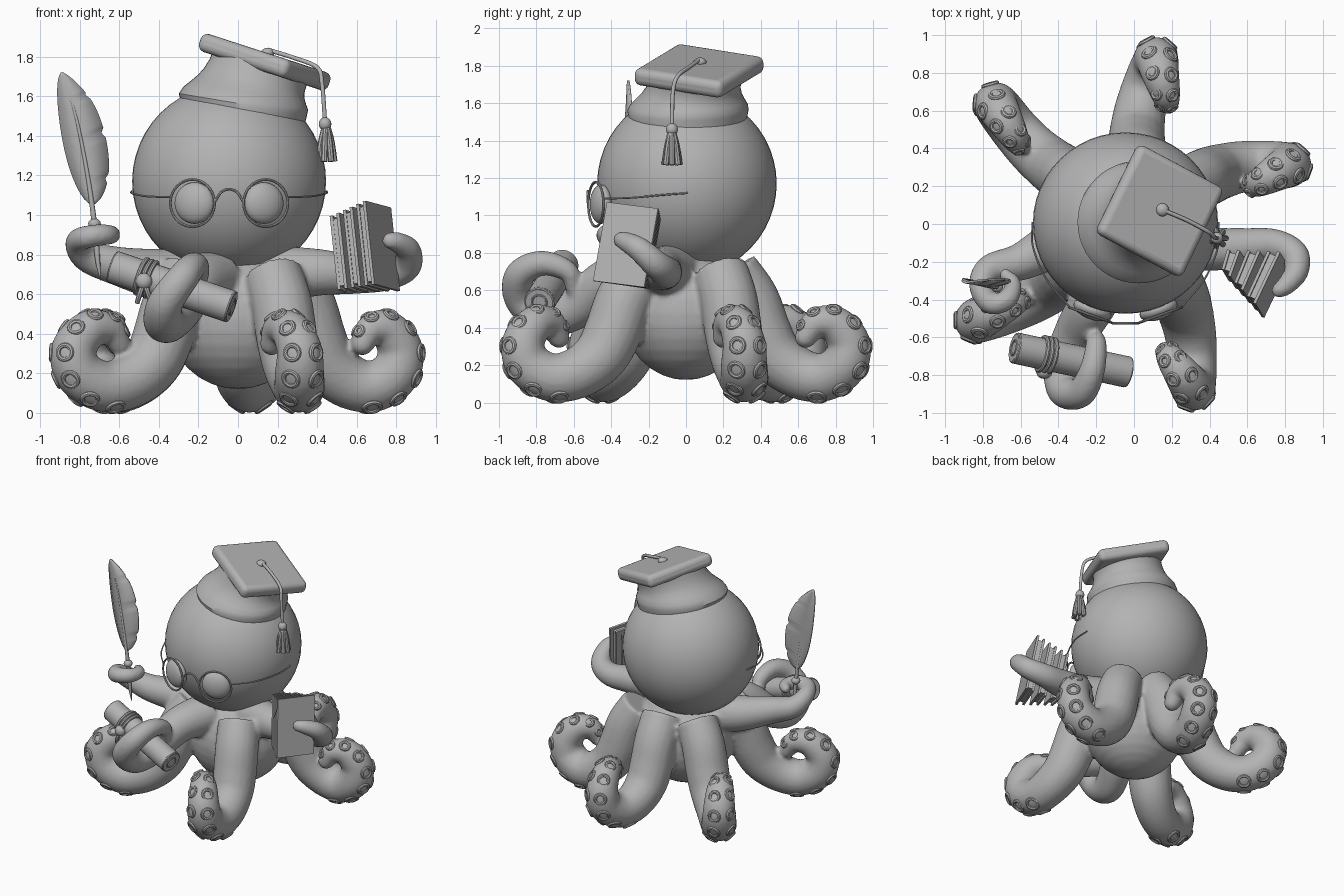
import bpy, bmesh, math
from mathutils import Vector as V, Matrix as M

if "Cube" in bpy.data.objects:
    bpy.data.objects.remove(bpy.data.objects["Cube"])

grey = bpy.data.materials.new("clay_grey")
grey.use_nodes = True
grey.diffuse_color = (0.45, 0.45, 0.45, 1)
grey.node_tree.nodes["Principled BSDF"].inputs["Base Color"].default_value = grey.diffuse_color


def finish(name, bm):
    """Turn a bmesh into a smooth-shaded object."""
    bmesh.ops.recalc_face_normals(bm, faces=bm.faces)
    me = bpy.data.meshes.new(name)
    bm.to_mesh(me)
    bm.free()
    me.materials.append(grey)
    ob = bpy.data.objects.new(name, me)
    bpy.context.collection.objects.link(ob)
    bpy.ops.object.select_all(action='DESELECT')
    ob.select_set(True)
    bpy.context.view_layer.objects.active = ob
    bpy.ops.object.shade_smooth_by_angle(angle=math.radians(40))
    return ob


def spline(pts, n=6):
    """Catmull-Rom samples through points of x, y, z, radius."""
    p = [V(q) for q in pts]
    p = [2 * p[0] - p[1]] + p + [2 * p[-1] - p[-2]]
    out = []
    for a, b, c, d in zip(p, p[1:], p[2:], p[3:]):
        for k in range(n):
            t = k / n
            out.append(0.5 * (2 * b + (c - a) * t + (2 * a - 5 * b + 4 * c - d) * t * t
                              + (3 * b - a - 3 * c + d) * t ** 3))
    return out + [p[-2]]


def tube(bm, pts, sides=20, dome=False):
    """Sweep a circle of varying radius along points."""
    pts = [V(p) for p in pts]
    if dome:
        e = pts[-1]
        t = (e - pts[-2]).xyz.normalized()
        for a in (25, 50, 70, 84):
            c = e.xyz + t * e.w * math.sin(math.radians(a))
            pts.append(V((*c, e.w * math.cos(math.radians(a)))))
    side, rings = None, []
    for i, p in enumerate(pts):
        t = (pts[min(i + 1, len(pts) - 1)] - pts[max(i - 1, 0)]).xyz.normalized()
        side = t.orthogonal() if side is None else side - t * side.dot(t)
        side.normalize()
        up = t.cross(side)
        rings.append([bm.verts.new(p.xyz + p.w * (side * math.cos(a) + up * math.sin(a)))
                      for a in (math.tau * k / sides for k in range(sides))])
    for r, s in zip(rings, rings[1:]):
        for k in range(sides):
            j = (k + 1) % sides
            bm.faces.new((r[k], r[j], s[j], s[k]))
    bm.faces.new(rings[0])
    bm.faces.new(rings[-1])


def ball(bm, centre, radii, seg=32):
    bmesh.ops.create_uvsphere(bm, u_segments=seg, v_segments=seg // 2, radius=1,
                              matrix=M.Translation(centre) @ M.Diagonal((*radii, 1)))


def ring(bm, centre, axis, major, minor, seg=28):
    """Torus around an axis."""
    q = V(axis).to_track_quat('Z', 'Y')
    loops = []
    for k in range(seg):
        a = math.tau * k / seg
        out = V((math.cos(a), math.sin(a), 0))
        loops.append([bm.verts.new(V(centre) + q @ (out * (major + minor * math.cos(b))
                                                    + V((0, 0, minor * math.sin(b)))))
                      for b in (math.tau * j / 8 for j in range(8))])
    for k in range(seg):
        r, s = loops[k], loops[(k + 1) % seg]
        for j in range(8):
            bm.faces.new((r[j], r[(j + 1) % 8], s[(j + 1) % 8], s[j]))


def box(bm, matrix, size):
    bmesh.ops.create_cube(bm, size=1, matrix=matrix @ M.Diagonal((*size, 1)))


# Head
bm = bmesh.new()
ball(bm, (-0.045, 0.005, 1.17), (0.49, 0.48, 0.49), 48)
finish("head", bm)

# Body with walking tentacles: root, far end of the curl, curled tip
LEGS = [((0.04, 0.17), (0.12, 0.87), (0.18, 0.64)),
        ((-0.15, 0.15), (-0.73, 0.63), (-0.61, 0.42)),
        ((0.2, 0.15), (0.82, 0.31), (0.63, 0.2)),
        ((0.14, -0.17), (0.31, -0.87), (0.17, -0.68)),
        ((-0.2, -0.1), (-0.83, -0.51), (-0.6, -0.4))]
OUT = [(0.1, 0.70, 0.15), (0.24, 0.55, 0.155), (0.33, 0.38, 0.155), (0.43, 0.25, 0.148),
       (0.6, 0.16, 0.138), (0.79, 0.133, 0.13), (0.96, 0.2, 0.125), (1.0, 0.32, 0.115)]
CURL = [(0.35, 0.42, 0.10), (0.78, 0.42, 0.08), (1.0, 0.35, 0.06)]
BEND = -0.06
body, cups = bmesh.new(), bmesh.new()
ball(body, (0, 0, 0.48), (0.36, 0.34, 0.36))
for root, far, tip in LEGS:
    root, far, tip = V(root), V(far), V(tip)
    across = (far - root).to_3d().cross(V((0, 0, 1))).normalized()
    path = [(*(root.lerp(far, f) + across.xy * BEND * math.sin(math.pi * f)), z, r) for f, z, r in OUT]
    path += [(*far.lerp(tip, f), z, r) for f, z, r in CURL]
    path = spline(path)
    tube(body, path, dome=True)
    # paired suckers on the outer side of the curl
    for i in range(29, len(path) - 3, 4):
        t = (path[i + 1] - path[i - 1]).xyz.normalized()
        under = t.cross(across).normalized()
        for s in (-1, 1):
            n = under * math.cos(0.6) + across * s * math.sin(0.6)
            p, r = path[i].xyz, path[i].w
            ring(cups, p + n * (r - 0.008), n, 0.31 * r, 0.013, 16)

# Raised tentacles holding the quill, scroll and books
ARMS = [[(-0.18, -0.03, 0.68, 0.15), (-0.4, -0.1, 0.7, 0.13), (-0.6, -0.2, 0.74, 0.1),
         (-0.76, -0.24, 0.79, 0.08), (-0.81, -0.33, 0.86, 0.063), (-0.76, -0.42, 0.89, 0.058),
         (-0.67, -0.4, 0.9, 0.053), (-0.64, -0.32, 0.9, 0.045), (-0.68, -0.27, 0.9, 0.035)],
        [(-0.12, -0.2, 0.68, 0.15), (-0.22, -0.42, 0.64, 0.13), (-0.31, -0.58, 0.51, 0.115),
         (-0.37, -0.74, 0.46, 0.107), (-0.37, -0.88, 0.55, 0.09), (-0.28, -0.89, 0.68, 0.08),
         (-0.22, -0.77, 0.745, 0.068), (-0.2, -0.63, 0.7, 0.055), (-0.22, -0.6, 0.6, 0.04)],
        [(0.17, -0.07, 0.7, 0.15), (0.4, -0.13, 0.71, 0.12), (0.58, -0.12, 0.7, 0.1),
         (0.74, -0.11, 0.7, 0.085), (0.85, -0.16, 0.74, 0.075), (0.86, -0.25, 0.82, 0.065),
         (0.81, -0.32, 0.86, 0.053), (0.77, -0.35, 0.87, 0.043)]]
for arm in ARMS:
    tube(body, spline(arm), dome=True)
octopus = finish("body_and_tentacles", body)
mod = octopus.modifiers.new("blend", 'REMESH')
mod.mode, mod.voxel_size, mod.use_smooth_shade = 'VOXEL', 0.014, True
mod = octopus.modifiers.new("soften", 'SMOOTH')
mod.factor, mod.iterations = 0.5, 6
finish("suckers", cups)

# Glasses and eyes
eyes, frame = bmesh.new(), bmesh.new()
for s in (-1, 1):
    c = V((-0.045 + s * 0.185, -0.482, 1.06))
    axis = V((s * 0.36, -1, 0)).normalized()
    ring(frame, c, axis, 0.119, 0.007, 40)
    q = axis.to_track_quat('Z', 'Y').to_matrix().to_4x4()
    bmesh.ops.create_uvsphere(eyes, u_segments=32, v_segments=16, radius=0.105,
                              matrix=M.Translation(c - axis * 0.03) @ q @ M.Diagonal((1, 1, 0.5, 1)))
    tube(frame, spline([(-0.045 + s * x, y, z, 0.005) for x, y, z in
                        ((0.3, -0.435, 1.09), (0.42, -0.29, 1.095), (0.49, -0.12, 1.11), (0.492, 0.01, 1.12))]), 8)
tube(frame, spline([(-0.045 + x, -0.525, z, 0.007) for x, z in
                    ((-0.07, 1.07), (-0.04, 1.115), (0, 1.13), (0.04, 1.115), (0.07, 1.07))]), 8)
finish("eyes", eyes)
finish("glasses", frame)

# Graduation cap: flared crown that leans and tilts more towards the board
bm = bmesh.new()
tube(bm, [(0, 0, z, r) for z, r in ((-0.04, 0.315), (0, 0.324), (0.03, 0.315), (0.06, 0.29),
                                    (0.09, 0.268), (0.12, 0.254), (0.16, 0.245), (0.21, 0.245))], 48)
for v in bm.verts:
    f = max(v.co.z, 0) / 0.21
    v.co.z += 1.56 - v.co.x * math.tan(math.radians(9.5 + 7.5 * f))
    v.co += V((0.025 + 0.1 * f, 0.01 + 0.05 * f, 0))
finish("cap_crown", bm)
bm = bmesh.new()
tilt = M.Rotation(math.radians(18), 4, 'Y')
box(bm, M.Translation((0.135, 0.07, 1.773)) @ tilt @ M.Rotation(math.radians(-27), 4, 'Z'), (0.53, 0.53, 0.095))
board = finish("cap_board", bm)
mod = board.modifiers.new("round", 'BEVEL')
mod.width, mod.segments = 0.036, 4

# Tassel
bm = bmesh.new()
ball(bm, (0.15, 0.075, 1.82), (0.035, 0.035, 0.025), 16)
tube(bm, spline([(0.15, 0.075, 1.835, 0.011), (0.28, 0.02, 1.795, 0.011), (0.4, -0.045, 1.745, 0.011),
                 (0.425, -0.07, 1.66, 0.011), (0.44, -0.075, 1.47, 0.011)]), 10)
ball(bm, (0.44, -0.075, 1.46), (0.032, 0.032, 0.034), 16)
for k in range(7):
    a = math.tau * k / 7
    u, v = math.cos(a), math.sin(a)
    tube(bm, spline([(0.445 + u * d, -0.075 + v * d, z, r) for d, z, r in
                     ((0.012, 1.44, 0.013), (0.028, 1.37, 0.015), (0.042, 1.27, 0.016))], 4), 8)
finish("tassel", bm)

# Quill: shaft, grip ball and notched vane
STEM = [(-0.695, -0.33, 0.67, 0.002), (-0.71, -0.33, 0.78, 0.013), (-0.725, -0.33, 0.95, 0.014),
        (-0.76, -0.33, 1.2, 0.011), (-0.82, -0.32, 1.5, 0.008), (-0.89, -0.31, 1.72, 0.003)]
stem = spline(STEM, 12)
bm = bmesh.new()
tube(bm, stem, 10)
ball(bm, (-0.725, -0.33, 0.955), (0.032, 0.032, 0.028), 16)
finish("quill_shaft", bm)
bm = bmesh.new()
vane, rows = stem[29:], []
for i, p in enumerate(vane):
    f = i / (len(vane) - 1)
    w = 0.125 * math.sin(math.pi * f ** 0.75) ** 0.7 if 0 < f < 1 else 0.004
    notch = 0.86 if i % 9 == 5 else 1
    rows.append([bm.verts.new(p.xyz + V((s * w * g * n, 0.25 * w, 0.3 * w))) if s else bm.verts.new(p.xyz)
                 for s, g, n in ((-1, 0.8, 1), (0, 0, 1), (1, 0.95, notch))])
for r, s in zip(rows, rows[1:]):
    for k in (0, 1):
        bm.faces.new((r[k], r[k + 1], s[k + 1], s[k]))
feather = finish("quill_vane", bm)
mod = feather.modifiers.new("thickness", 'SOLIDIFY')
mod.thickness, mod.offset = 0.012, 0

# Scroll with ribbon
a, b = V((-0.635, -0.655, 0.74)), V((-0.03, -0.785, 0.535))
axis = (b - a).normalized()
bm = bmesh.new()
tube(bm, [(*a, 0.07), (*b, 0.07)], 32)
for end, s in ((a, 1), (b, -1)):
    ring(bm, end + axis * s * 0.008, axis, 0.074, 0.009, 32)
    ring(bm, end, axis, 0.04, 0.006, 24)
tube(bm, [(*(a + axis * 0.01), 0.083), (*(b - axis * 0.01), 0.083)], 32)
finish("scroll", bm)
bm = bmesh.new()
for d in (0.16, 0.185, 0.21):
    ring(bm, a + axis * d, axis, 0.09, 0.012, 32)
knot = V((-0.475, -0.785, 0.665))
ball(bm, knot, (0.042, 0.035, 0.042), 16)
for s in (-1, 1):
    tube(bm, spline([(*knot, 0.013), (*(knot + V((s * 0.02, -0.01, -0.06))), 0.014),
                     (*(knot + V((s * 0.035, 0.01, -0.11))), 0.012)], 4), 8)
finish("scroll_ribbon", bm)

# Books: staggered covers, shorter towards the left, with pages between pairs
lean = M.Translation((0.62, -0.31, 0.83)) @ M.Rotation(math.radians(-10), 4, 'X') @ M.Rotation(math.radians(-6), 4, 'Y')
covers, pages = bmesh.new(), bmesh.new()
for k in range(11):
    f = k / 10
    near = V((0.04, -0.15, 0)).lerp(V((-0.13, 0.04, 0)), f)
    back = V((0.17, 0.125, 0)).lerp(V((-0.1, 0.145, 0)), f)
    d = back - near
    place = lean @ M.Translation((near + back) / 2) @ M.Rotation(math.atan2(d.y, d.x), 4, 'Z')
    if k % 2 == 0:
        box(covers, place, (d.length, 0.016, 0.43 - 0.05 * f))
    elif k % 4 == 1:
        box(pages, place, (d.length - 0.03, 0.035, 0.39 - 0.05 * f))
finish("book_covers", covers)
finish("book_pages", pages)
